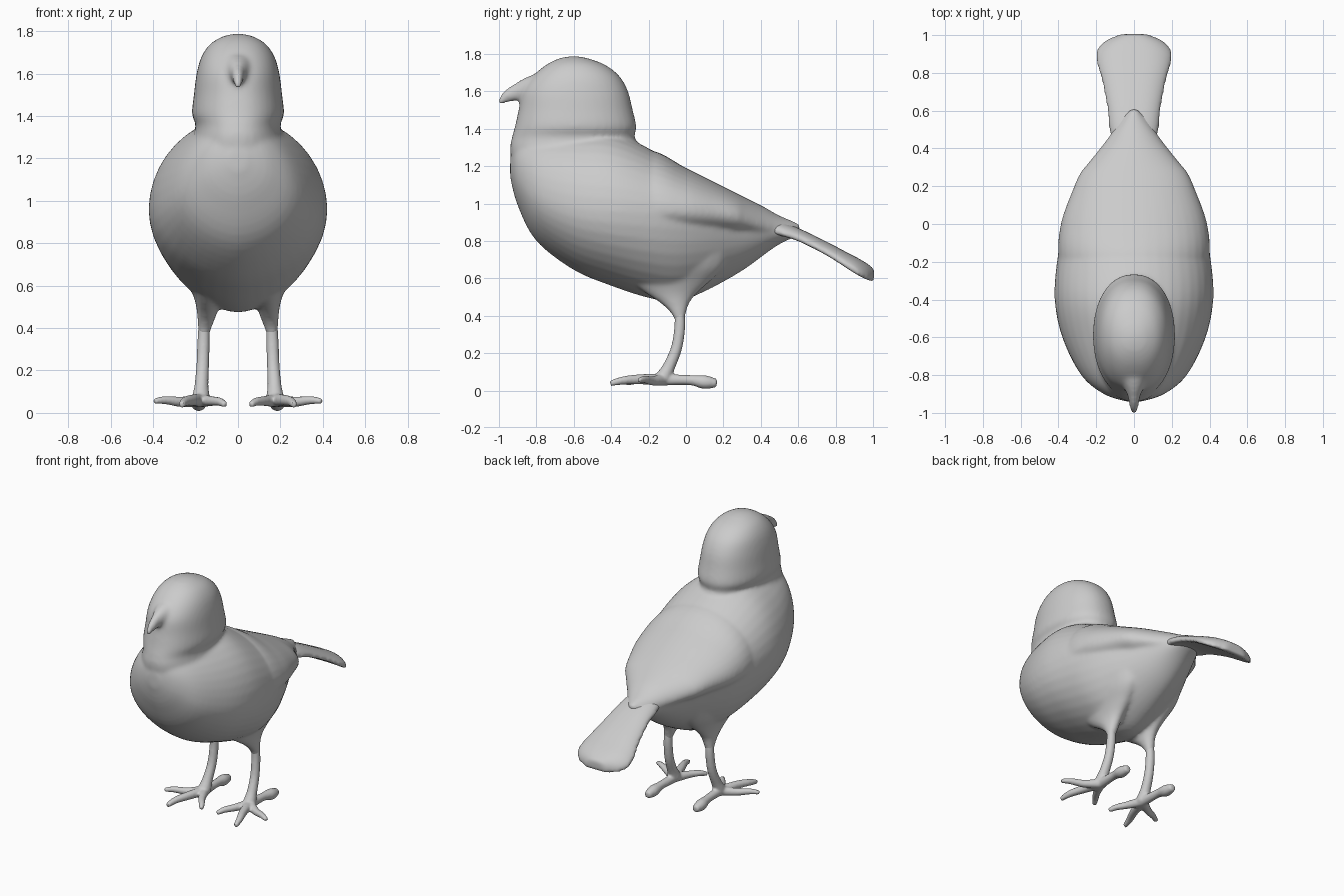
import bpy, bmesh, math
from mathutils import Vector

cube = bpy.data.objects.get("Cube")
if cube:
    bpy.data.objects.remove(cube)

grey = bpy.data.materials.new("clay_grey")
grey.use_nodes = True
COLOUR = (0.6, 0.6, 0.6, 1)
grey.diffuse_color = COLOUR
grey.node_tree.nodes["Principled BSDF"].inputs["Base Color"].default_value = COLOUR


def dense(stations, steps=5):
    """Catmull-Rom interpolation between tuples of any length."""
    out = []
    for i in range(len(stations) - 1):
        p0, p1 = stations[max(i - 1, 0)], stations[i]
        p2, p3 = stations[i + 1], stations[min(i + 2, len(stations) - 1)]
        for k in range(steps):
            t = k / steps
            out.append(tuple(
                b + t * ((c - a) + t * ((2 * a - 5 * b + 4 * c - d) + t * (3 * b - a - 3 * c + d))) / 2
                for a, b, c, d in zip(p0, p1, p2, p3)))
    out.append(stations[-1])
    return out


def loft(bm, rings):
    """Skin a closed tube through rings of points and cap its ends."""
    rows = [[bm.verts.new(p) for p in ring] for ring in rings]
    n = len(rows[0])
    for a, b in zip(rows, rows[1:]):
        for i in range(n):
            j = (i + 1) % n
            bm.faces.new((a[i], a[j], b[j], b[i]))
    bm.faces.new(rows[0][::-1])
    bm.faces.new(rows[-1])


def power(v, e):
    return math.copysign(abs(v) ** e, v)


def angles(n=40):
    return [2 * math.pi * i / n for i in range(n)]


def tube(bm, stations):
    """Round limb through (x, y, z, radius) stations."""
    path = dense(stations)
    pts = [Vector(p[:3]) for p in path]
    rings = []
    for i, p in enumerate(pts):
        d = (pts[min(i + 1, len(pts) - 1)] - pts[max(i - 1, 0)]).normalized()
        u = d.orthogonal().normalized()
        v = d.cross(u)
        r = max(path[i][3], 0.004)
        rings.append([p + r * (u * math.cos(a) + v * math.sin(a)) for a in angles(16)])
    loft(bm, rings)


def finish(name, bm, voxel, smooth):
    """Fuse the overlapping volumes into one smooth skin."""
    bmesh.ops.recalc_face_normals(bm, faces=bm.faces)
    mesh = bpy.data.meshes.new(name)
    bm.to_mesh(mesh)
    bm.free()
    mesh.materials.append(grey)
    mesh.shade_smooth()
    obj = bpy.data.objects.new(name, mesh)
    bpy.context.collection.objects.link(obj)
    remesh = obj.modifiers.new("fuse", 'REMESH')
    remesh.mode = 'VOXEL'
    remesh.voxel_size = voxel
    remesh.use_smooth_shade = True
    soft = obj.modifiers.new("soften", 'SMOOTH')
    soft.factor = 0.5
    soft.iterations = smooth


# Torso: y, bottom, top, half width, height of widest point
bm = bmesh.new()
torso = [(-0.94, 1.14, 1.24, 0.04, 1.19), (-0.90, 0.99, 1.33, 0.16, 1.14),
         (-0.80, 0.80, 1.37, 0.28, 1.05), (-0.60, 0.645, 1.39, 0.38, 0.98),
         (-0.40, 0.56, 1.385, 0.42, 0.96), (-0.20, 0.495, 1.295, 0.408, 0.95),
         (-0.05, 0.475, 1.20, 0.375, 0.94), (0.10, 0.53, 1.11, 0.315, 0.92),
         (0.30, 0.64, 1.00, 0.21, 0.89), (0.48, 0.77, 0.92, 0.12, 0.86),
         (0.58, 0.82, 0.88, 0.07, 0.85)]
rings = []
for y, lo, hi, w, mid in dense(torso):
    rings.append([(w * power(math.cos(a), 1.0 if math.sin(a) > 0 else 1.15), y,
                   mid + math.sin(a) * ((hi - mid) if math.sin(a) > 0 else (mid - lo)))
                  for a in angles()])
loft(bm, rings)

# Folded wings: y, top, edge height, half width; the underside slopes into the torso
wings = [(-0.45, 1.22, 1.00, 0.32), (-0.20, 1.285, 0.97, 0.398), (0.0, 1.19, 0.96, 0.388),
         (0.18, 1.10, 0.945, 0.325), (0.27, 1.055, 0.93, 0.285), (0.32, 1.03, 0.915, 0.245),
         (0.42, 0.98, 0.88, 0.165), (0.50, 0.935, 0.865, 0.105), (0.61, 0.89, 0.86, 0.02)]
rings = []
for y, hi, edge, w in dense(wings):
    rings.append([(w * math.cos(a), y,
                   edge + math.sin(a) * ((hi - edge) if math.sin(a) > 0 else 0.4 * w))
                  for a in angles()])
loft(bm, rings)

# Neck and head: z, front, back, half width, with a collar ridge
head = [(1.10, -0.915, -0.30, 0.24), (1.28, -0.94, -0.25, 0.215), (1.355, -0.93, -0.275, 0.2),
        (1.41, -0.915, -0.265, 0.217), (1.50, -0.895, -0.285, 0.208), (1.60, -0.875, -0.31, 0.195),
        (1.68, -0.82, -0.355, 0.172), (1.74, -0.75, -0.43, 0.13), (1.775, -0.68, -0.52, 0.07),
        (1.787, -0.62, -0.58, 0.02)]
rings = []
for z, front, back, w in dense(head):
    mid, r = (front + back) / 2, (back - front) / 2
    rings.append([(w * power(math.cos(a), 0.9), mid + r * power(math.sin(a), 0.95), z)
                  for a in angles()])
loft(bm, rings)

# Hooked beak: y, z, half width, half height
beak = [(-0.76, 1.64, 0.09, 0.07), (-0.85, 1.617, 0.058, 0.06), (-0.91, 1.597, 0.034, 0.048),
        (-0.965, 1.573, 0.024, 0.036), (-0.995, 1.55, 0.016, 0.022), (-1.006, 1.534, 0.01, 0.008)]
loft(bm, [[(w * math.cos(a), y, z + h * math.sin(a)) for a in angles(20)]
          for y, z, w, h in dense(beak)])

# Wedge-shaped thighs: z, centre x, half width, front, back
thigh = [(0.76, 0.17, 0.12, -0.38, 0.24), (0.66, 0.165, 0.095, -0.36, 0.20),
         (0.58, 0.15, 0.072, -0.29, 0.125), (0.52, 0.144, 0.057, -0.215, 0.06),
         (0.47, 0.146, 0.047, -0.14, 0.02), (0.42, 0.154, 0.037, -0.085, 0.002),
         (0.38, 0.16, 0.029, -0.062, -0.006), (0.34, 0.162, 0.018, -0.048, -0.018)]
for s in (1, -1):
    loft(bm, [[(s * x + w * math.cos(a), (front + back) / 2 + (back - front) / 2 * math.sin(a), z)
               for a in angles(24)] for z, x, w, front, back in dense(thigh)])
finish("body", bm, 0.012, 10)

# Tail: y, middle height, half width, half thickness
tail = [(0.40, 0.89, 0.10, 0.03), (0.50, 0.862, 0.13, 0.036), (0.60, 0.83, 0.14, 0.033),
        (0.75, 0.758, 0.168, 0.033), (0.86, 0.695, 0.198, 0.038), (0.92, 0.66, 0.196, 0.042),
        (0.97, 0.63, 0.15, 0.042), (1.005, 0.61, 0.07, 0.034)]
bm = bmesh.new()
loft(bm, [[(w * power(math.cos(a), 0.7), y,
            z + 0.006 - 0.035 * math.cos(a) ** 2 * w / 0.2 + t * power(math.sin(a), 0.8))
           for a in angles()] for y, z, w, t in dense(tail)])
finish("tail", bm, 0.012, 4)

# Legs with three arched front toes and one broad back toe
TOES = [[(0.125, -0.22, 0.056, 0.024), (0.085, -0.28, 0.052, 0.02), (0.06, -0.32, 0.038, 0.014)],
        [(0.215, -0.25, 0.06, 0.027), (0.25, -0.34, 0.053, 0.022), (0.265, -0.405, 0.038, 0.015)],
        [(0.265, -0.18, 0.052, 0.025), (0.34, -0.22, 0.06, 0.02), (0.395, -0.25, 0.055, 0.014)],
        [(0.18, 0.02, 0.056, 0.027), (0.185, 0.10, 0.045, 0.037), (0.185, 0.165, 0.04, 0.022)]]
for side, s in (("left", 1), ("right", -1)):
    bm = bmesh.new()
    tube(bm, [(s * x, y, z, r) for x, y, z, r in
              [(0.158, -0.038, 0.46, 0.026), (0.162, -0.033, 0.35, 0.029),
               (0.166, -0.05, 0.23, 0.03), (0.172, -0.09, 0.13, 0.033),
               (0.175, -0.125, 0.06, 0.042), (0.175, -0.13, 0.03, 0.02)]])
    for toe in TOES:
        tube(bm, [(s * x, y, z, r) for x, y, z, r in [(0.175, -0.12, 0.058, 0.032)] + toe])
    finish(side + "_leg", bm, 0.008, 4)
